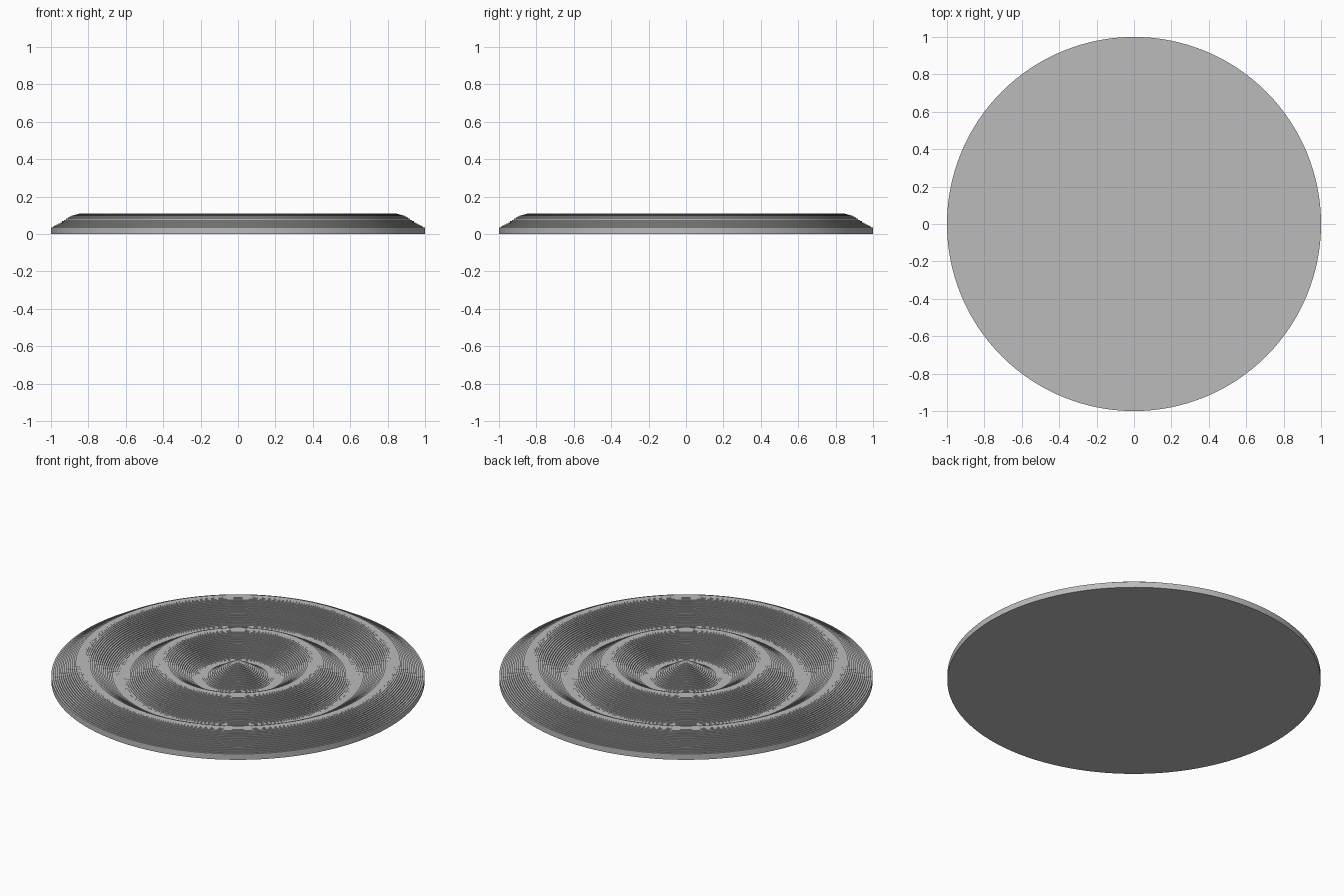
import bpy, bmesh, math
from mathutils import Matrix

cube = bpy.data.objects.get("Cube")
if cube:
    bpy.data.objects.remove(cube, do_unlink=True)

RINGS = 100       # narrow flat terraces from centre to rim
SEGMENTS = 128
MEAN, WAVE, FREQUENCY = 0.067, 0.043, 15

grey = bpy.data.materials.new("light_grey")
grey.use_nodes = True
colour = (0.5, 0.5, 0.5, 1)
grey.diffuse_color = colour
grey.node_tree.nodes["Principled BSDF"].inputs["Base Color"].default_value = colour


def terrace_height(radius):
    return MEAN + WAVE * math.cos(FREQUENCY * radius)


# Stepped profile: a tread and a riser for every ring, closed by the flat base
profile = [(0, terrace_height(0))]
for i in range(1, RINGS + 1):
    radius = i / RINGS
    profile.append((radius, terrace_height(radius)))
    if i < RINGS:
        profile.append((radius, terrace_height(radius + 1 / RINGS)))
profile[0] = (0, terrace_height(1 / RINGS))
profile += [(1, 0), (0, 0)]

# Rippled disc: turn the profile about the vertical axis
bm = bmesh.new()
verts = [bm.verts.new((r, 0, z)) for r, z in profile]
edges = [bm.edges.new(pair) for pair in zip(verts, verts[1:])]
bmesh.ops.spin(bm, geom=verts + edges, cent=(0, 0, 0), axis=(0, 0, 1),
               angle=math.tau, steps=SEGMENTS, use_merge=True)
bmesh.ops.remove_doubles(bm, verts=bm.verts[:], dist=0.00001)
bmesh.ops.recalc_face_normals(bm, faces=bm.faces[:])
if bm.calc_volume(signed=True) < 0:
    bmesh.ops.reverse_faces(bm, faces=bm.faces[:])

mesh = bpy.data.meshes.new("rippled_disc")
bm.to_mesh(mesh)
bm.free()
mesh.materials.append(grey)
disc = bpy.data.objects.new("rippled_disc", mesh)
bpy.context.collection.objects.link(disc)

# Smooth round the rings, sharp at every step
bpy.ops.object.select_all(action="DESELECT")
disc.select_set(True)
bpy.context.view_layer.objects.active = disc
bpy.ops.object.shade_smooth_by_angle(angle=math.radians(30))
